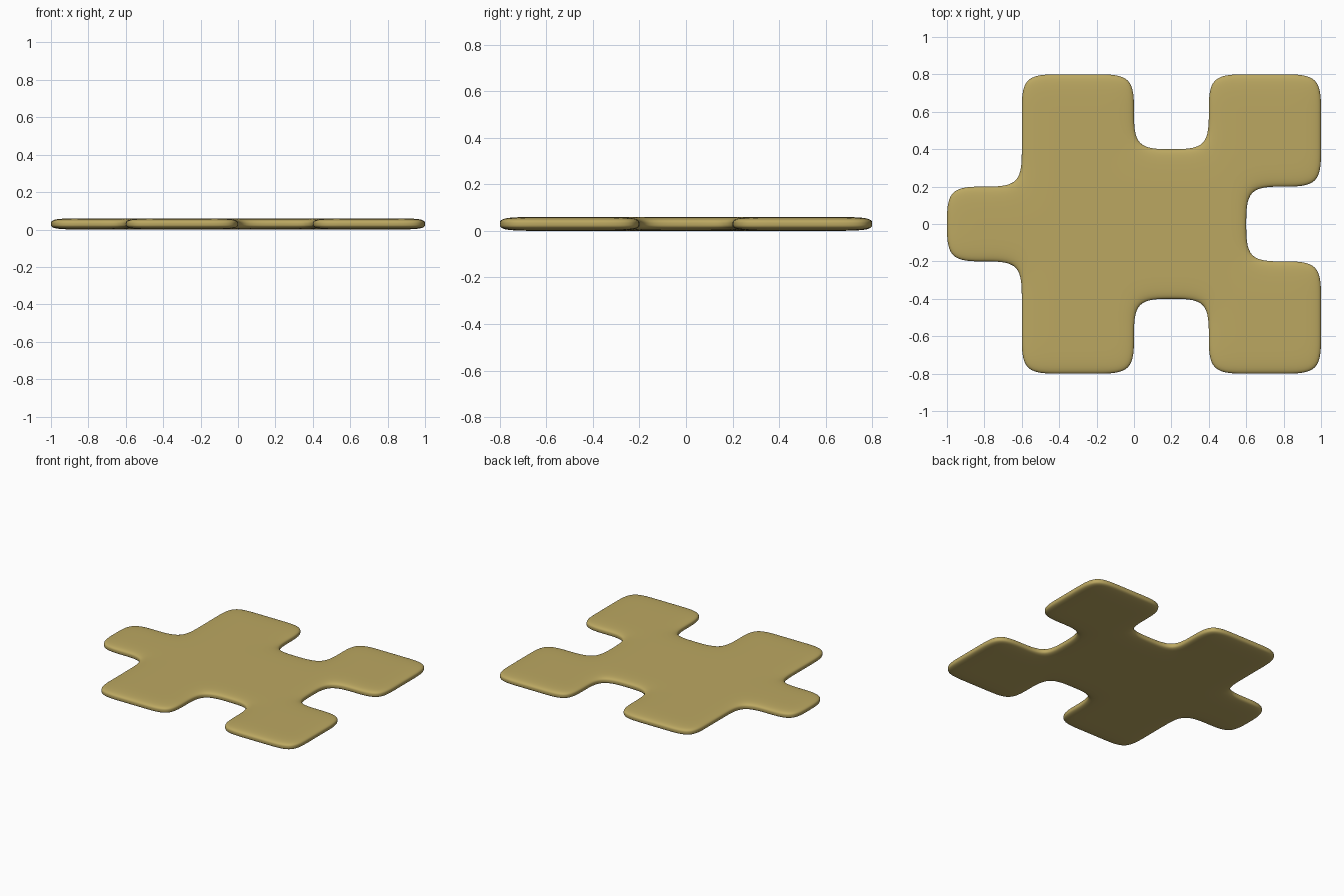
import bpy, bmesh

if "Cube" in bpy.data.objects:
    bpy.data.objects.remove(bpy.data.objects["Cube"])

STEP = 0.2        # cell size of the control cage
THICK = 0.06


def in_piece(x, y):
    """True when a cell centre lies on the puzzle piece."""
    tab = x < -0.6 and abs(y) < 0.2
    body = x > -0.6
    side_notches = 0 < x < 0.4 and abs(y) > 0.4
    end_notch = x > 0.6 and abs(y) < 0.2
    return tab or (body and not side_notches and not end_notch)


# Flat outline of the piece, cut from a regular grid of cells
bm = bmesh.new()
verts = {}


def corner(i, j):
    if (i, j) not in verts:
        verts[i, j] = bm.verts.new((i * STEP, j * STEP, 0))
    return verts[i, j]


for i in range(-5, 5):
    for j in range(-4, 4):
        if in_piece((i + 0.5) * STEP, (j + 0.5) * STEP):
            bm.faces.new([corner(i, j), corner(i + 1, j),
                          corner(i + 1, j + 1), corner(i, j + 1)])

# Thicken in two layers so the rim keeps a middle loop at full size
layer = bm.faces[:]
for n in range(2):
    ext = bmesh.ops.extrude_face_region(bm, geom=layer, use_keep_orig=(n == 0))
    new_verts = [g for g in ext["geom"] if isinstance(g, bmesh.types.BMVert)]
    if n == 1:
        old = [f for f in layer if f.is_valid]
        bmesh.ops.delete(bm, geom=old, context='FACES_KEEP_BOUNDARY')
    bmesh.ops.translate(bm, verts=new_verts, vec=(0, 0, THICK / 2))
    layer = [g for g in ext["geom"] if isinstance(g, bmesh.types.BMFace)]
loose = [v for v in bm.verts if not v.link_faces]
bmesh.ops.delete(bm, geom=loose, context='VERTS')
bmesh.ops.recalc_face_normals(bm, faces=bm.faces)
for f in bm.faces:
    f.smooth = True

mesh = bpy.data.meshes.new("puzzle_piece")
bm.to_mesh(mesh)
bm.free()
piece = bpy.data.objects.new("puzzle_piece", mesh)
bpy.context.collection.objects.link(piece)

# Subdivision rounds every corner and the rim
sub = piece.modifiers.new("round", 'SUBSURF')
sub.levels = sub.render_levels = 3

# Tan cardboard colour
mat = bpy.data.materials.new("tan")
mat.diffuse_color = (0.50, 0.39, 0.12, 1)
mat.use_nodes = True
mat.node_tree.nodes["Principled BSDF"].inputs["Base Color"].default_value = mat.diffuse_color
mesh.materials.append(mat)
